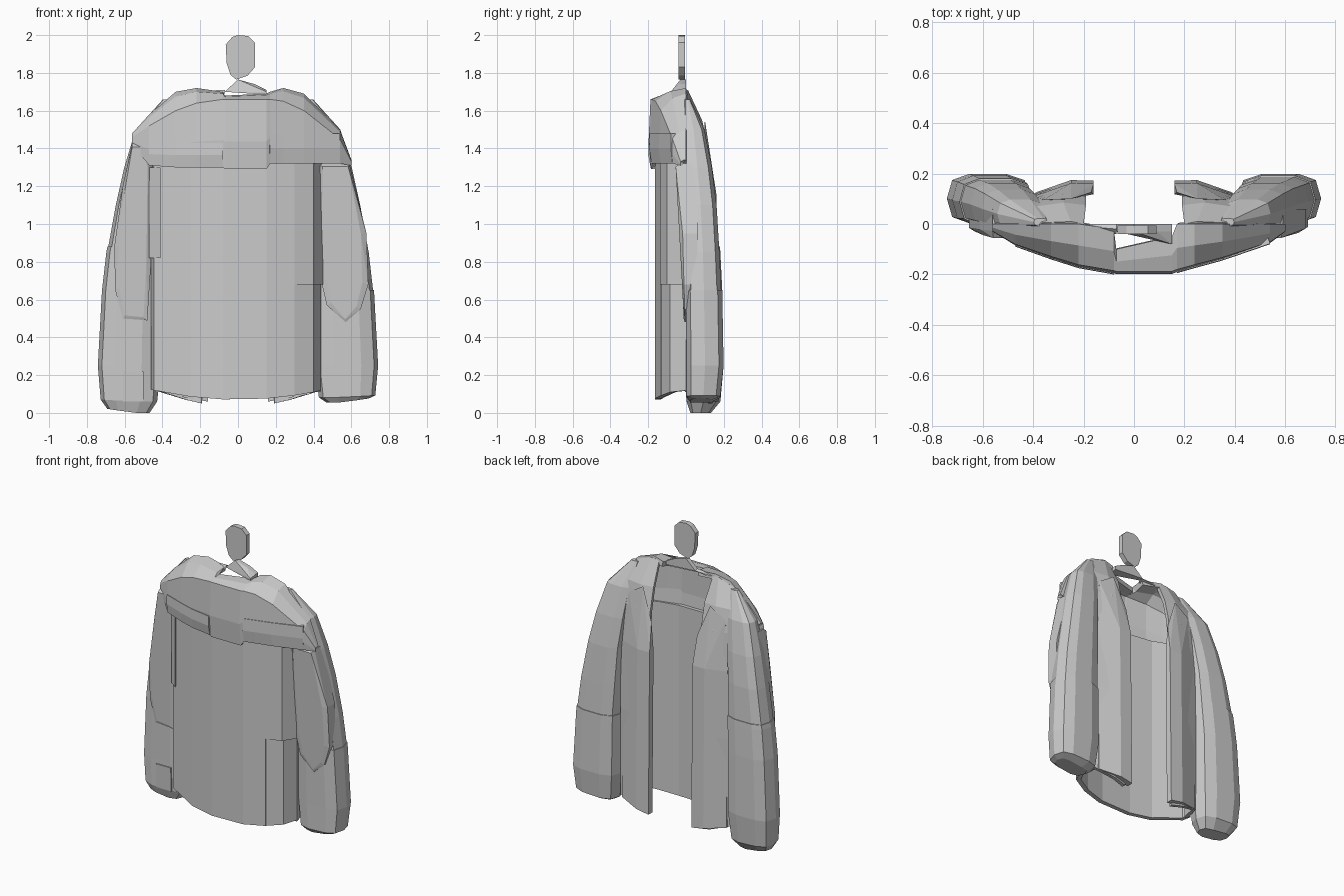
import bpy, bmesh, math
from mathutils import Vector

cube = bpy.data.objects.get("Cube")
if cube:
    bpy.data.objects.remove(cube, do_unlink=True)

GREY = (0.6, 0.6, 0.6, 1)
cloth = bpy.data.materials.new("grey cloth")
cloth.use_nodes = True
cloth.diffuse_color = GREY
cloth.node_tree.nodes["Principled BSDF"].inputs["Base Color"].default_value = GREY


def finish(name, bm):
    bmesh.ops.recalc_face_normals(bm, faces=bm.faces)
    mesh = bpy.data.meshes.new(name)
    bm.to_mesh(mesh)
    bm.free()
    mesh.materials.append(cloth)
    obj = bpy.data.objects.new(name, mesh)
    bpy.context.collection.objects.link(obj)
    return obj


def loft(name, rows, closed=False, thickness=0, inward=None):
    """Bridge rows of points; open sheets are thickened toward a point."""
    bm = bmesh.new()
    grid = [[bm.verts.new(p) for p in row] for row in rows]
    n = len(rows[0])
    for a, b in zip(grid, grid[1:]):
        for i in range(n if closed else n - 1):
            j = (i + 1) % n
            bm.faces.new((a[i], a[j], b[j], b[i]))
    if closed:
        bm.faces.new(grid[0])
        bm.faces.new(grid[-1])
    obj = finish(name, bm)
    if thickness:
        mesh = obj.data
        # make the sheet normals point away from the inside of the garment
        facing = sum((p.center - Vector(inward)).dot(p.normal) * p.area for p in mesh.polygons)
        if facing < 0:
            mesh.flip_normals()
        mod = obj.modifiers.new("thickness", "SOLIDIFY")
        mod.thickness = thickness
        mod.offset = -1
    return obj


def hull(name, points):
    bm = bmesh.new()
    for p in points:
        bm.verts.new(p)
    out = bmesh.ops.convex_hull(bm, input=bm.verts)
    loose = {g for g in out["geom_interior"] if isinstance(g, bmesh.types.BMVert)}
    bmesh.ops.delete(bm, geom=list(loose), context="VERTS")
    bmesh.ops.dissolve_limit(bm, angle_limit=0.02, verts=bm.verts, edges=bm.edges)
    return finish(name, bm)


def lerp(a, b, t):
    return a + (b - a) * t


# Back panel: a curved sheet in three strips, the hem dips in the middle
BACK = [(-.46, 0), (-.445, -.055), (-.25, -.135), (-.08, -.16),
        (.15, -.16), (.3, -.13), (.4, -.085), (.44, 0)]


def back_strip(name, section):
    hem = [(x, y, .07 + .25 * x * x) for x, y in section]
    top = [(x, y, 1.36) for x, y in section]
    loft(name, [hem, top], thickness=.03, inward=(0, .3, .7))


back_strip("back_panel_right", BACK[:3])
back_strip("back_panel_middle", [(x, y - .003) for x, y in BACK[2:6]])
back_strip("back_panel_left", BACK[5:])

# Yoke across the shoulders: x, hem z, depth y, shoulder z, ridge y, ridge z
YOKE = [(-.56, 1.42, -.03, 1.46, 0, 1.48), (-.47, 1.31, -.085, 1.52, 0, 1.58),
        (-.33, 1.3, -.135, 1.6, 0, 1.7), (-.22, 1.3, -.17, 1.64, 0, 1.72),
        (-.08, 1.3, -.195, 1.66, -.02, 1.7), (-.07, 1.29, -.198, 1.66, -.1, 1.68),
        (.15, 1.29, -.198, 1.66, -.05, 1.69), (.17, 1.32, -.19, 1.66, 0, 1.7),
        (.24, 1.32, -.17, 1.65, 0, 1.72), (.35, 1.32, -.14, 1.6, 0, 1.69),
        (.54, 1.32, -.075, 1.45, 0, 1.5), (.6, 1.31, -.03, 1.33, 0, 1.34)]


def yoke_row(x, hem, depth, shoulder, ridge_y, ridge_z):
    return [(x, depth * .94, hem), (x, depth, lerp(hem, shoulder, .4)),
            (x, depth * .95, shoulder),
            (x, lerp(depth, ridge_y, .5), lerp(shoulder, ridge_z, .75)), (x, ridge_y, ridge_z)]


for name, part in (("yoke_right", YOKE[:6]), ("yoke_middle", YOKE[5:7]), ("yoke_left", YOKE[6:])):
    loft(name, [yoke_row(*r) for r in part], thickness=.035, inward=(0, .2, 1.2))

# Lower yoke bands standing slightly proud on both sides
for name, part, top in (("yoke_band_right", YOKE[1:5], 1.43), ("yoke_band_left", YOKE[7:11], 1.48)):
    rows = [[(x, depth * .96, hem), (x, depth - .005, lerp(hem, top, .5)), (x, depth - .003, top)]
            for x, hem, depth, *rest in part]
    loft(name, rows, thickness=.03, inward=(0, .2, 1.35))

# Neckband and hanging tag
hull("neckband", [(x, y, z) for y in (-.03, 0) for x, z in (
    (-.07, 1.7), (-.03, 1.735), (0, 1.765), (.09, 1.74), (.15, 1.71), (.15, 1.685), (.02, 1.7))]
    + [(.04, -.05, 1.71), (.15, -.08, 1.7), (.15, -.08, 1.685)])
hull("rear_neckband", [(-.3, -.04, 1.66), (-.3, 0, 1.7), (-.07, -.04, 1.69),
                       (-.07, 0, 1.7), (-.07, -.02, 1.71), (-.3, 0, 1.67)])
tag = [(-.065, 1.95), (-.03, 1.99), (0, 2), (.055, 1.995), (.09, 1.96), (.09, 1.83),
       (.05, 1.785), (-.01, 1.765), (-.04, 1.79), (-.06, 1.85)]
hull("hanging_tag", [(x, y, z) for y in (-.04, -.005) for x, z in tag])

# Open front panels: each height holds four points from inner edge to side seam
FRONT = [(.09, .15, 0), (.7, .155, 0), (1.1, .145, .005), (1.4, .12, .03), (1.55, .085, .05)]


def front_panel(side, label):
    rows = []
    for z, y, spread in FRONT:
        drop = .04 if z < .1 else 0
        rows.append([(side * .19, y - .01, z - drop), (side * .28, y, z - drop / 2),
                     (side * (.41 + spread / 2), y * .74, z + drop / 2),
                     (side * (.44 + spread), 0, z + drop / 2)])
    rows.append([(side * .2, 0, 1.7), (side * .25, .01, 1.71),
                 (side * .36, .005, 1.67), (side * .5, 0, 1.53)])
    loft(label + "_front_panel", rows, thickness=.025, inward=(side * .25, -.1, .8))
    # folded facing along the opening, rising to a point at the shoulder
    wedge = [(.16, .13), (.16, .172), (.25, .174), (.39, .125), (.39, .1)]
    facing = [(side * x, y, .06 + .18 * (x - .16)) for x, y in wedge]
    facing += [(side * x, y - .012, 1.15) for x, y in wedge]
    facing += [(side * .17, .125, 1.34), (side * .25, .1, 1.55), (side * .36, .095, 1.48)]
    hull(label + "_front_facing", facing)


# Sleeves: z, inner x, outer x, back y, front y
ARM = [(0, .47, .69, .025, .13), (.06, .43, .725, .005, .18), (.25, .41, .74, .005, .197),
       (.65, .41, .718, 0, .19), (.85, .4, .695, 0, .18), (1.1, .39, .65, -.01, .165),
       (1.3, .37, .605, -.02, .14), (1.5, .35, .545, -.02, .1), (1.66, .34, .4, -.01, .025)]


def arm_ring(side, z, grow):
    for a, b in zip(ARM, ARM[1:]):
        if a[0] <= z <= b[0]:
            t = (z - a[0]) / (b[0] - a[0])
            x0, x1, y0, y1 = (lerp(p, q, t) for p, q in zip(a[1:], b[1:]))
            break
    cx, cy, rx, ry = (x0 + x1) / 2, (y0 + y1) / 2, (x1 - x0) / 2 + grow, (y1 - y0) / 2 + grow
    ring = []
    for i in range(10):
        c, s = math.cos(math.tau * i / 10), math.sin(math.tau * i / 10)
        # oval, squared off outside and tapering toward the body
        ring.append((side * (cx + rx * math.copysign(abs(c) ** (.65 if c > 0 else .8), c)),
                     cy + ry * math.copysign(min(1, abs(s) ** .6 * 1.03), s), z))
    return ring


def sleeve(side, label, hem, seam):
    def tube(name, low, high, grow):
        heights = [low] + [r[0] for r in ARM if low + .02 < r[0] < high - .02] + [high]
        rings = [arm_ring(side, z, grow) for z in heights]
        if low == 0:
            # raise the cuff end to the hem, a little more on the outside
            rings = [[(x, y, z + (hem + .15 * max(0, abs(x) - .55)) * max(0, 1 - z / .1))
                      for x, y, z in r] for r in rings]
        loft(name, rings, closed=True)
    tube(label + "_forearm", 0, seam, .002)
    tube(label + "_upper_sleeve", seam - .03, 1.66, -.003)


def elbow_patch(side, label, outline):
    top = max(z for x, z in outline)
    mid_x = sum(x for x, z in outline) / len(outline)
    points = []
    for x, z in outline:
        front = lerp(-.012, -.055, max(0, (z - .5) / (top - .5)))
        points += [(side * x, .06, z), (side * x, front * .5, z),
                   (side * lerp(x, mid_x, .25), front, lerp(z, .9, .04))]
    hull(label + "_elbow_patch", points)


for side, label, hem, seam in ((1, "left", .055, .65), (-1, "right", 0, .88)):
    front_panel(side, label)
    sleeve(side, label, hem, seam)
elbow_patch(1, "left", [(.41, 1.32), (.59, 1.32), (.68, .95), (.69, .68),
                        (.65, .55), (.57, .48), (.47, .57), (.44, .7)])
elbow_patch(-1, "right", [(.45, 1.43), (.56, 1.43), (.61, 1.2), (.655, .88),
                          (.65, .65), (.61, .5), (.48, .49), (.46, .8)])

# Small cuff fold on the right sleeve and side folds beside the back panel
hull("right_cuff_fold", [(-x, y, z) for x in (.5, .61)
                         for y, z in ((-.004, .22), (.002, .06), (.06, .22), (.06, .06))])
hull("right_side_fold", [(-x, y, z) for z in (.82, 1.3)
                         for x, y in ((.41, -.085), (.47, -.04), (.44, 0))])
hull("left_side_fold", [(x, y, z) for z in (.68, 1.32)
                        for x, y in ((.3, -.137), (.4, -.1), (.45, -.02), (.4, 0))])
